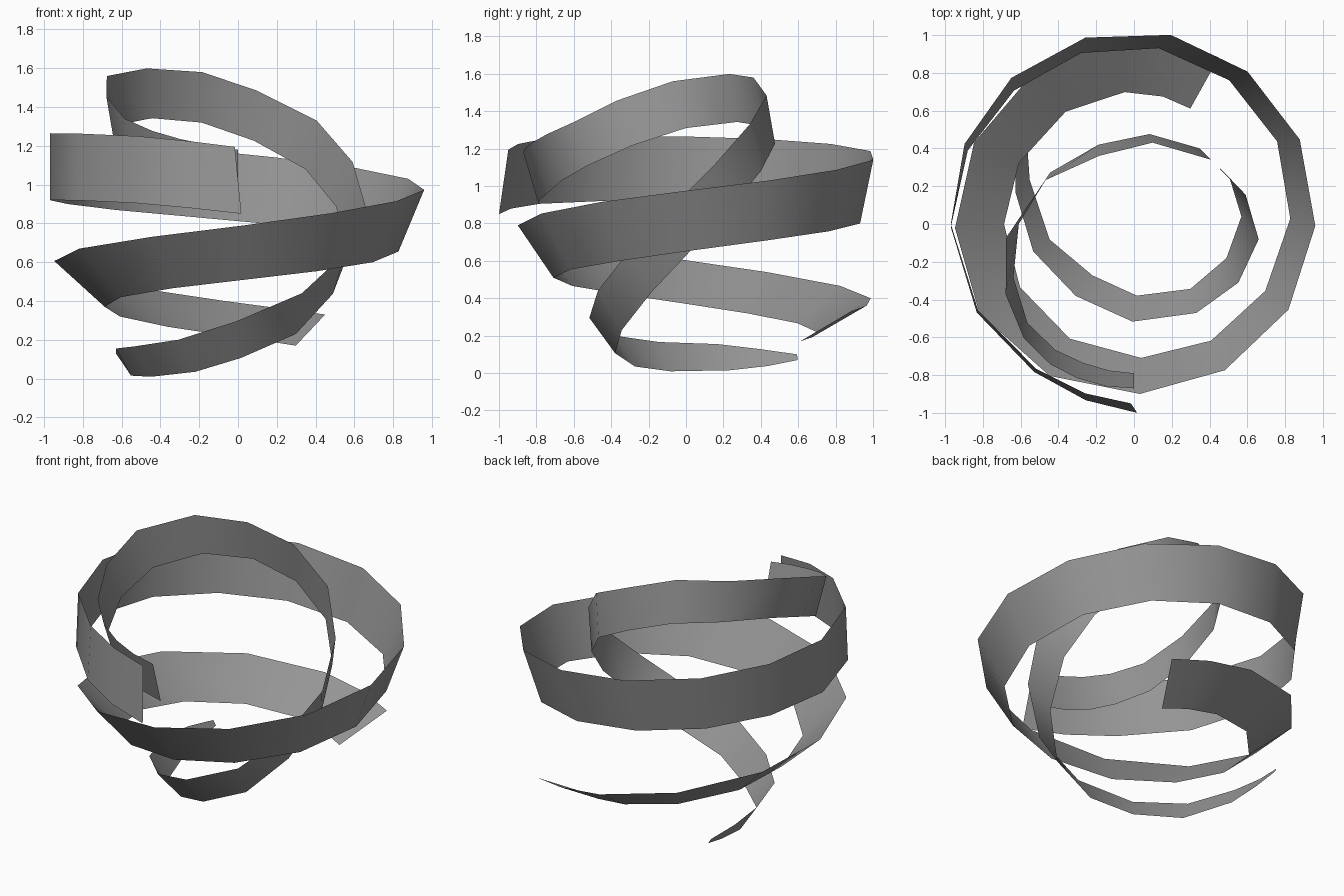
import bpy, bmesh
from math import radians, cos, sin

cube = bpy.data.objects.get("Cube")
if cube:
    bpy.data.objects.remove(cube)

# One matte grey for both bands
grey = bpy.data.materials.new("matte_grey")
grey.use_nodes = True
colour = (0.3, 0.3, 0.3, 1)
grey.diffuse_color = colour
grey.node_tree.nodes["Principled BSDF"].inputs["Base Color"].default_value = colour


def refine(keys):
    """Insert one smooth in-between section after every key section."""
    def extend(a, b):
        return [2 * p - q for p, q in zip(a, b)]
    padded = [extend(keys[0], keys[1])] + keys + [extend(keys[-1], keys[-2])]
    result = []
    for a, b, c, d in zip(padded, padded[1:], padded[2:], padded[3:]):
        result.append(b)
        result.append([(9 * (q + r) - p - s) / 16 for p, q, r, s in zip(a, b, c, d)])
    return result + [keys[-1]]


def polar(bm, angle, radius, height):
    turn = radians(angle)
    return bm.verts.new((radius * cos(turn), radius * sin(turn), height))


def ribbon(name, keys):
    """Open strip; key = angle, low radius, low z, top lean, top radius, top z."""
    bm = bmesh.new()
    rungs = [(polar(bm, angle, r_low, z_low), polar(bm, angle + lean, r_top, z_top))
             for angle, r_low, z_low, lean, r_top, z_top in refine(keys)]
    for (low, top), (next_low, next_top) in zip(rungs, rungs[1:]):
        bm.faces.new((low, next_low, next_top, top)).smooth = True
    mesh = bpy.data.meshes.new(name)
    bm.to_mesh(mesh)
    bm.free()
    mesh.materials.append(grey)
    band = bpy.data.objects.new(name, mesh)
    bpy.context.collection.objects.link(band)
    return band


# Wide outer band, rising counter-clockwise
ribbon("outer_spiral_band", [
    (64, .68, .17, -1, .99, .33),
    (94, .70, .22, 0, .99, .40),
    (152, .69, .32, 1, .95, .54),
    (209, .69, .42, 1, .945, .67),
    (273, .71, .51, -1, .90, .79),
    (333, .78, .60, -2, .935, .915),
    (390, .875, .71, -3, .985, 1.03),
    (442, .94, .80, -3, 1.02, 1.14),
    (492, .95, .87, -2, 1.01, 1.225),
    (541, .97, .92, -1, .97, 1.265),
    (596, .945, .905, 0, .925, 1.25),
    (631, 1, .85, -2, .95, 1.195),
])

# Narrow inner band, from a pointed foot up over the top and down the front
ribbon("inner_spiral_band", [
    (134, .83, .07, 1, .84, .10),
    (157, .60, .015, 8, .65, .155),
    (231, .35, .035, 0, .49, .20),
    (311, .455, .23, -6, .575, .44),
    (364, .57, .67, -11, .665, .88),
    (409, .53, 1.08, -9, .53, 1.33),
    (474, .46, 1.32, 3, .405, 1.58),
    (540, .61, 1.31, 6, .68, 1.56),
    (583, .77, 1.11, 3, .84, 1.34),
    (610, .783, .965, 0, .87, 1.235),
    (630, .79, .91, 0, .87, 1.18),
])
